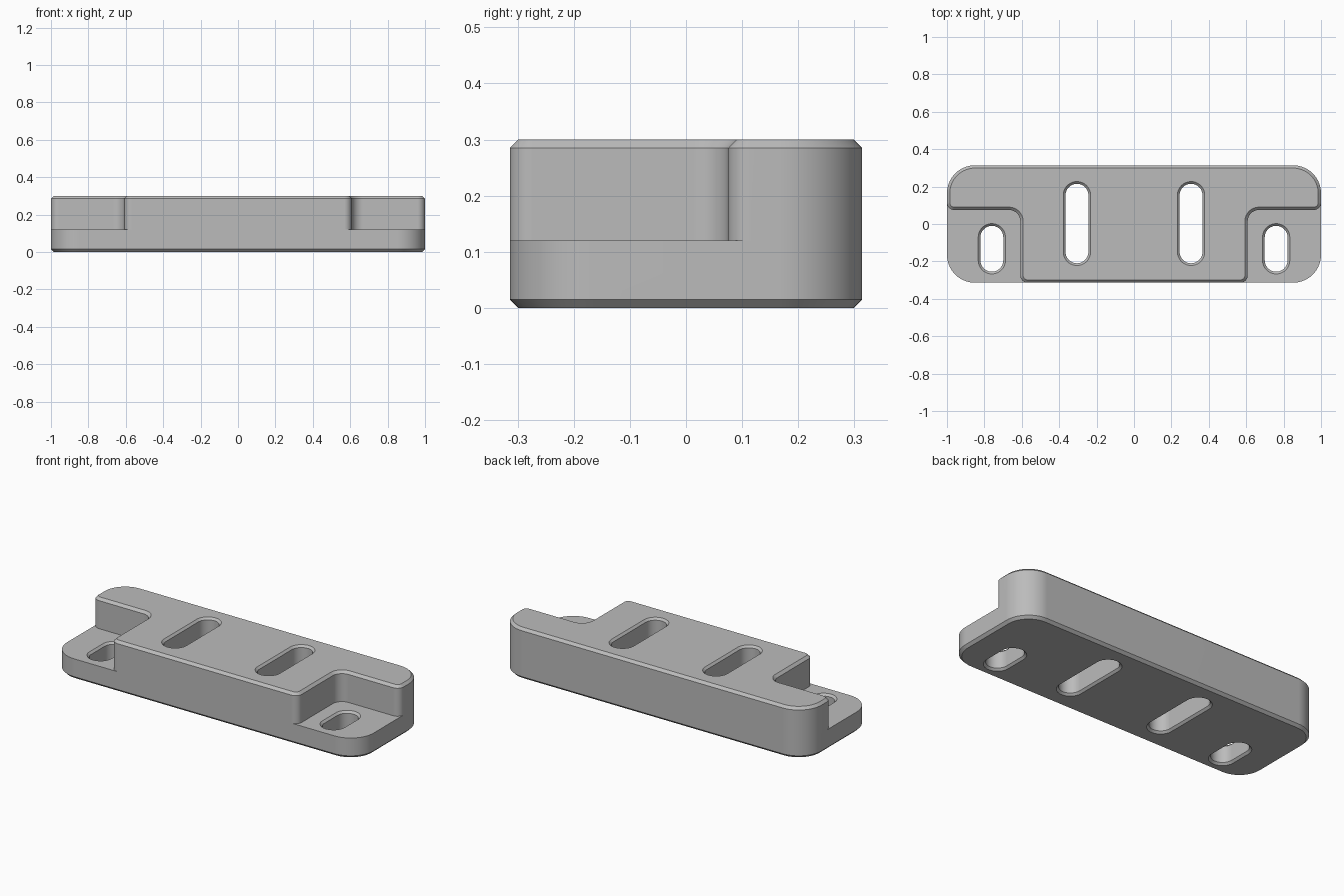
import bpy
import bmesh
from math import pi, sin, cos
from mathutils import Vector

if "Cube" in bpy.data.objects:
    bpy.data.objects.remove(bpy.data.objects["Cube"], do_unlink=True)

HALF_X, HALF_Y = 1.0, 0.314
HEIGHT, TAB_TOP = 0.30, 0.12
CHAMFER, FLARE = 0.015, 0.012
BIG_R, SMALL_R, INNER_R = 0.15, 0.04, 0.06
STEP_X, STEP_Y = 0.608, 0.075
SLOT_HALF = 0.061

grey = bpy.data.materials.new("Machined Grey")
grey.use_nodes = True
colour = (0.5, 0.5, 0.5, 1.0)
grey.diffuse_color = colour
grey.node_tree.nodes["Principled BSDF"].inputs["Base Color"].default_value = colour


def rounded_outline(corners, steps=14):
    """Counter-clockwise right-angled corners (x, y, radius) to points with outward normals."""
    outline = []
    count = len(corners)
    for i, (x, y, r) in enumerate(corners):
        p = Vector((x, y))
        before = Vector(corners[i - 1][:2]) - p
        after = Vector(corners[(i + 1) % count][:2]) - p
        u, v = before.normalized(), after.normalized()
        side = 1 if u.cross(v) < 0 else -1
        centre = p + (u + v) * r
        for k in range(steps + 1):
            t = k / steps * pi / 2
            radial = -(v * cos(t) + u * sin(t))
            outline.append((centre + radial * r, radial * side))
    return outline


def loft(name, outline, levels):
    """Closed solid through (height, outward offset) levels of one outline."""
    bm = bmesh.new()
    rings = []
    for z, offset in levels:
        rings.append([bm.verts.new((*(p + n * offset), z)) for p, n in outline])
    for low, high in zip(rings, rings[1:]):
        for i in range(len(low)):
            j = (i + 1) % len(low)
            bm.faces.new((low[i], low[j], high[j], high[i]))
    bm.faces.new(rings[0][::-1])
    bm.faces.new(rings[-1])
    bmesh.ops.remove_doubles(bm, verts=bm.verts, dist=1e-5)
    bmesh.ops.recalc_face_normals(bm, faces=bm.faces)
    mesh = bpy.data.meshes.new(name)
    bm.to_mesh(mesh)
    bm.free()
    mesh.materials.append(grey)
    obj = bpy.data.objects.new(name, mesh)
    bpy.context.collection.objects.link(obj)
    return obj


def combine(target, other, operation):
    mod = target.modifiers.new(operation.title(), "BOOLEAN")
    mod.operation = operation
    mod.solver = "EXACT"
    mod.object = other
    bpy.context.view_layer.objects.active = target
    bpy.ops.object.modifier_apply(modifier=mod.name)
    bpy.data.objects.remove(other, do_unlink=True)


def cut_slot(body, x, y_low, y_high, top):
    """Round-ended through slot with countersunk rims."""
    r = SLOT_HALF
    outline = rounded_outline([(x - r, y_low, r), (x + r, y_low, r),
                               (x + r, y_high, r), (x - r, y_high, r)], 12)
    over = 0.01
    cutter = loft("slot_cutter", outline, [
        (-over, FLARE + over), (FLARE, 0), (top - FLARE, 0), (top + over, FLARE + over)])
    cutter.hide_render = True
    combine(body, cutter, "DIFFERENCE")


# Base plate with chamfered underside
plate = rounded_outline([(-HALF_X, -HALF_Y, BIG_R), (HALF_X, -HALF_Y, BIG_R),
                         (HALF_X, HALF_Y, BIG_R), (-HALF_X, HALF_Y, BIG_R)])
body = loft("mounting_block", plate, [(0, -CHAMFER), (CHAMFER, 0), (TAB_TOP, 0)])

# Raised T-shaped block with chamfered top
right_side = [(STEP_X, -HALF_Y, SMALL_R), (STEP_X, STEP_Y, INNER_R),
              (HALF_X, STEP_Y, SMALL_R), (HALF_X, HALF_Y, BIG_R)]
left_side = [(-x, y, r) for x, y, r in reversed(right_side)]
upper = loft("raised_block", rounded_outline(right_side + left_side),
             [(TAB_TOP, 0), (HEIGHT - CHAMFER, 0), (HEIGHT, -CHAMFER)])
combine(body, upper, "UNION")

# Long slots through the block, short slots through the tabs
for side in (-1, 1):
    cut_slot(body, side * 0.305, -0.21, 0.215, HEIGHT)
    cut_slot(body, side * 0.76, -0.255, -0.01, TAB_TOP)

# Smooth rounded walls, crisp chamfers
bpy.ops.object.select_all(action="DESELECT")
body.select_set(True)
bpy.context.view_layer.objects.active = body
bpy.ops.object.shade_smooth_by_angle(angle=pi / 6)
normals = body.modifiers.new("Flat Face Normals", "WEIGHTED_NORMAL")
normals.keep_sharp = True
